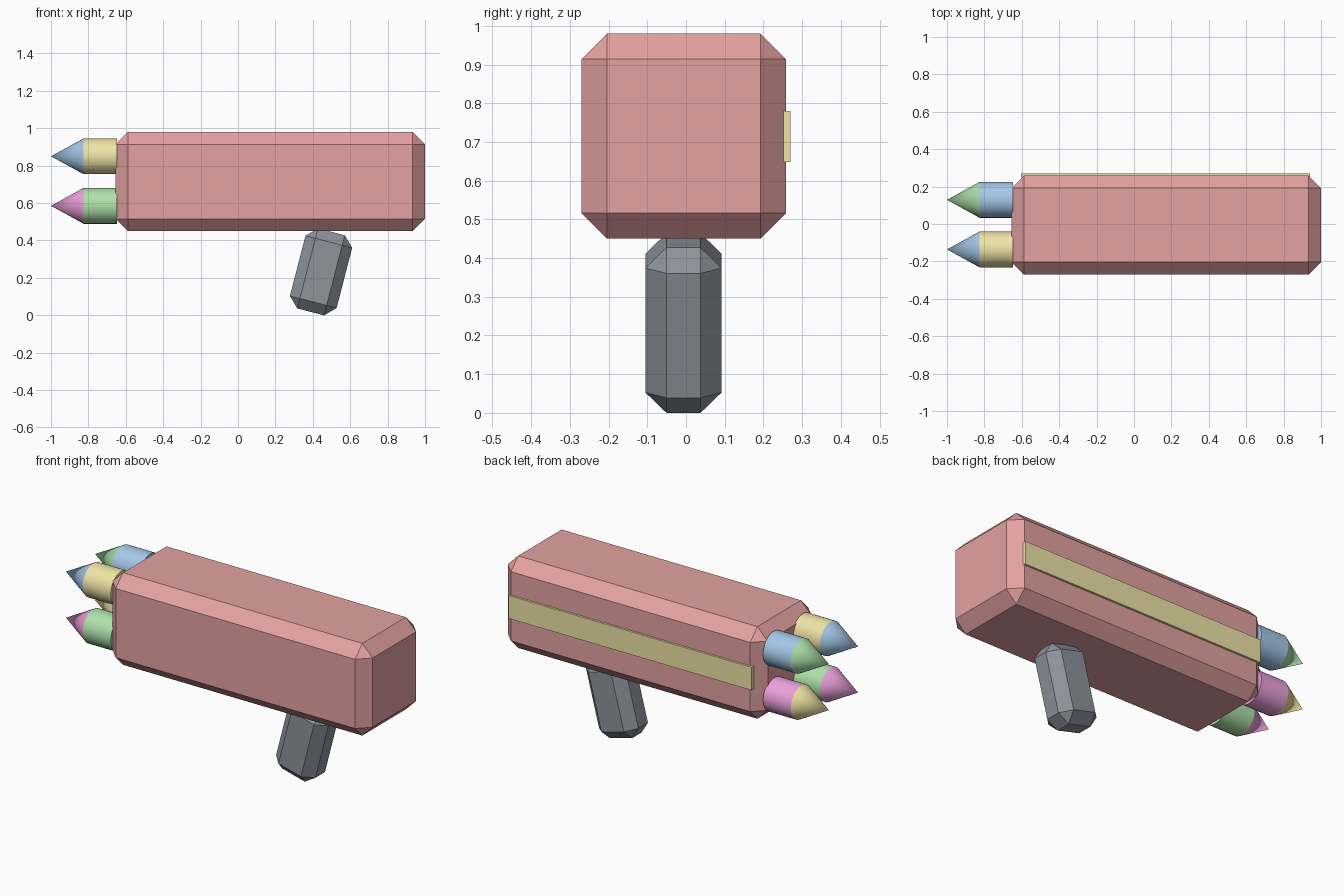
import bpy, math

if "Cube" in bpy.data.objects:
    bpy.data.objects.remove(bpy.data.objects["Cube"])


def paint(obj, name, rgb):
    mat = bpy.data.materials.get(name) or bpy.data.materials.new(name)
    mat.diffuse_color = (*rgb, 1)
    mat.use_nodes = True
    mat.node_tree.nodes["Principled BSDF"].inputs["Base Color"].default_value = mat.diffuse_color
    obj.data.materials.append(mat)


def box(name, lo, hi, bevel=0.0, tilt=0.0):
    """Box between two corners, with chamfered edges and a tilt about its own y axis."""
    centre = [(a + b) / 2 for a, b in zip(lo, hi)]
    bpy.ops.mesh.primitive_cube_add(size=1, location=centre)
    obj = bpy.context.object
    obj.name = name
    obj.scale = [b - a for a, b in zip(lo, hi)]
    bpy.ops.object.transform_apply(location=False, rotation=False, scale=True)
    if bevel:
        mod = obj.modifiers.new("chamfer", 'BEVEL')
        mod.width = bevel
        mod.segments = 1
    obj.rotation_euler.y = tilt
    return obj


def cone_x(name, x_tip, x_base, r_tip, r_base, y, z):
    """Round part along x, from its tip (-x) to its base (+x)."""
    bpy.ops.mesh.primitive_cone_add(
        vertices=32, radius1=r_base, radius2=r_tip, depth=x_base - x_tip,
        location=((x_tip + x_base) / 2, y, z), rotation=(0, -math.pi / 2, 0))
    obj = bpy.context.object
    obj.name = name
    bpy.ops.object.shade_smooth_by_angle(angle=math.radians(30))
    return obj


RED, DARK = (0.78, 0.36, 0.36), (0.27, 0.29, 0.33)
COLOURS = {"yellow": (0.86, 0.77, 0.38), "blue": (0.38, 0.58, 0.82),
           "green": (0.42, 0.76, 0.40), "pink": (0.84, 0.36, 0.70)}

# Launcher body, side stripe and tilted grip
paint(box("body", (-0.655, -0.27, 0.45), (1.0, 0.258, 0.98), 0.066), "red", RED)
paint(box("side_stripe", (-0.605, 0.248, 0.648), (0.94, 0.27, 0.78)), "yellow", COLOURS["yellow"])
paint(box("grip", (0.315, -0.105, 0.011), (0.573, 0.092, 0.453), 0.055, math.radians(14.5)),
      "dark_grey", DARK)

# Four rockets: tube and pointed tip in different colours
rockets = [("upper_front", -0.136, 0.85, "yellow", "blue"),
           ("lower_front", -0.136, 0.585, "green", "pink"),
           ("upper_back", 0.129, 0.85, "blue", "green"),
           ("lower_back", 0.129, 0.585, "pink", "yellow")]
for name, y, z, tube, tip in rockets:
    paint(cone_x(name + "_rocket_tube", -0.825, -0.648, 0.096, 0.096, y, z), tube, COLOURS[tube])
    paint(cone_x(name + "_rocket_tip", -1.0, -0.825, 0.0, 0.096, y, z), tip, COLOURS[tip])
